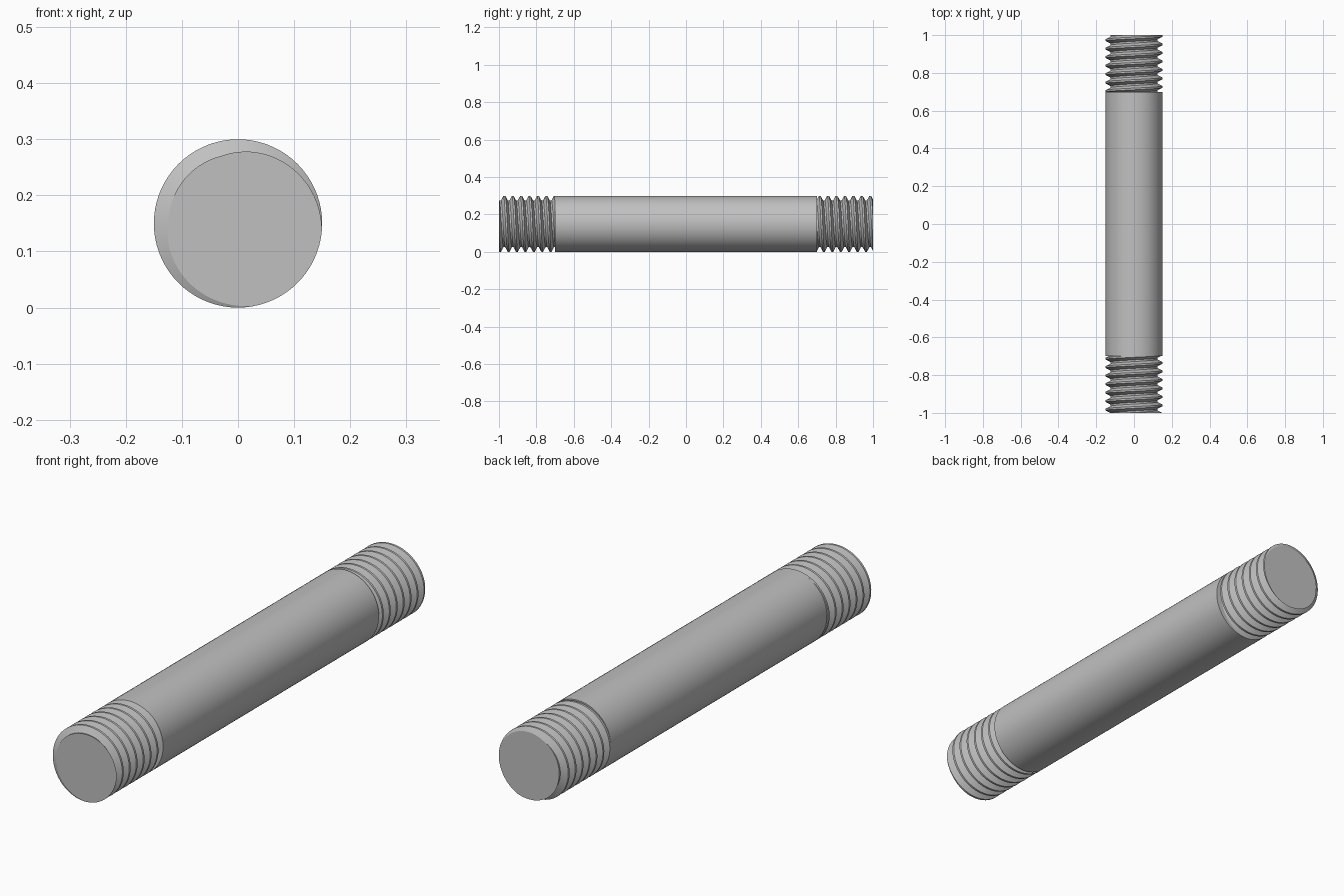
import bpy, bmesh, math

if "Cube" in bpy.data.objects:
    bpy.data.objects.remove(bpy.data.objects["Cube"], do_unlink=True)

RADIUS, ROOT = 0.15, 0.124      # thread crest and root radii
PITCH, THREAD, SEGS = 0.045, 0.3, 72
# Thread profile over one turn: (fraction of pitch, radius)
PROFILE = [(-0.1, RADIUS), (0.1, RADIUS), (0.4, ROOT), (0.6, ROOT)]

steel = bpy.data.materials.new("steel_grey")
steel.use_nodes = True
colour = (0.53, 0.53, 0.53, 1)
steel.diffuse_color = colour
steel.node_tree.nodes["Principled BSDF"].inputs["Base Color"].default_value = colour


def add_object(name, bm):
    bmesh.ops.recalc_face_normals(bm, faces=bm.faces[:])
    mesh = bpy.data.meshes.new(name)
    bm.to_mesh(mesh)
    bm.free()
    mesh.materials.append(steel)
    obj = bpy.data.objects.new(name, mesh)
    bpy.context.collection.objects.link(obj)
    bpy.ops.object.select_all(action="DESELECT")
    obj.select_set(True)
    bpy.context.view_layer.objects.active = obj
    bpy.ops.object.shade_smooth_by_angle(angle=math.radians(25))
    return obj


def threaded_end(name, crest_angle, turn):
    """Right-handed helical thread, cut flat at both ends, running inward from the tip."""
    bm = bmesh.new()
    count = len(PROFILE)
    rows = count * (int(THREAD / PITCH) + 5)
    grid = []
    for j in range(SEGS):
        angle = math.radians(crest_angle) + math.tau * j / SEGS
        column = []
        for k in range(rows):
            offset, r = PROFILE[k % count]
            depth = PITCH * (k // count - 1 + offset - j / SEGS)
            column.append(bm.verts.new((r * math.cos(angle), depth - 1, r * math.sin(angle))))
        grid.append(column)
    # Each full turn joins up one pitch along
    for j in range(SEGS):
        wrap = j == SEGS - 1
        shift = count if wrap else 0
        after = grid[(j + 1) % SEGS]
        for k in range(shift, rows - 1):
            bm.faces.new((grid[j][k], grid[j][k + 1], after[k + 1 - shift], after[k - shift]))
    # Trim to length, then close the tip
    for y, side in ((THREAD - 1, 1), (-1, -1)):
        cut = bmesh.ops.bisect_plane(
            bm, geom=bm.verts[:] + bm.edges[:] + bm.faces[:], dist=1e-6,
            plane_co=(0, y, 0), plane_no=(0, side, 0), clear_outer=True)
    rim = [e for e in cut["geom_cut"] if isinstance(e, bmesh.types.BMEdge)]
    bmesh.ops.edgeloop_fill(bm, edges=rim)
    obj = add_object(name, bm)
    obj.location.z = RADIUS
    obj.rotation_euler.z = turn
    return obj


# Plain shank between the threads
bm = bmesh.new()
bmesh.ops.create_cone(bm, cap_ends=True, segments=SEGS, radius1=RADIUS,
                      radius2=RADIUS, depth=2 - 2 * THREAD)
shank = add_object("shank", bm)
shank.rotation_euler.x = math.pi / 2
shank.location.z = RADIUS

# Threads at both ends
threaded_end("front_thread", 320, 0)
threaded_end("back_thread", 210, math.pi)
